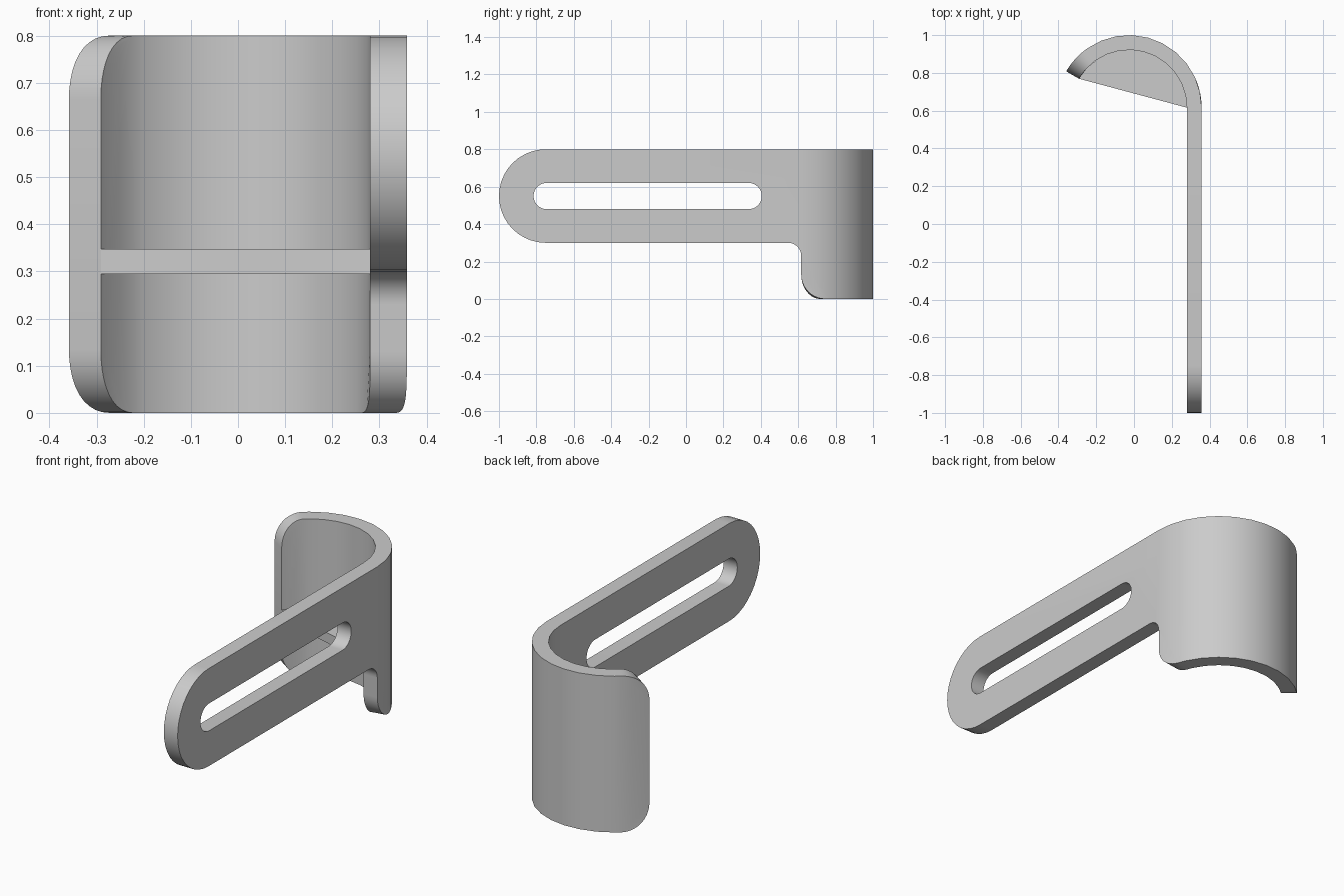
import bpy, bmesh
from math import sin, cos, pi, radians
from mathutils import Vector

if "Cube" in bpy.data.objects:
    bpy.data.objects.remove(bpy.data.objects["Cube"])

R, THICK = 0.384, 0.078            # outer hook radius, sheet thickness
CX, CY = -0.026, 0.616             # hook centre
SWEEP, STEPS = radians(150), 12
LENGTH = R * SWEEP                 # unrolled hook length

grey = bpy.data.materials.new("light grey")
grey.use_nodes = True
grey.diffuse_color = (0.6, 0.6, 0.6, 1)
grey.node_tree.nodes["Principled BSDF"].inputs["Base Color"].default_value = (0.6, 0.6, 0.6, 1)


def rounded(corners, n=10):
    """Closed outline from right-angle corners (u, z, radius)."""
    pts = []
    for i, (u, z, r) in enumerate(corners):
        p = Vector((u, 0, z))
        if r == 0:
            pts.append(p)
            continue
        a, b = corners[i - 1], corners[(i + 1) % len(corners)]
        to_prev = (Vector((a[0], 0, a[1])) - p).normalized()
        to_next = (Vector((b[0], 0, b[1])) - p).normalized()
        centre = p + r * (to_prev + to_next)
        for k in range(n + 1):
            t = k / n * pi / 2
            pts.append(centre - r * (to_next * cos(t) + to_prev * sin(t)))
    return pts


def add_loop(bm, pts):
    vs = [bm.verts.new(p) for p in pts]
    for i, v in enumerate(vs):
        bm.edges.new((vs[i - 1], v))


def on_hook(angle, radius, z):
    return Vector((CX + radius * cos(angle), CY + radius * sin(angle), z))


def finish(bm, name):
    bmesh.ops.recalc_face_normals(bm, faces=bm.faces)
    mesh = bpy.data.meshes.new(name)
    bm.to_mesh(mesh)
    bm.free()
    obj = bpy.data.objects.new(name, mesh)
    bpy.context.collection.objects.link(obj)
    mesh.materials.append(grey)
    bpy.ops.object.select_all(action='DESELECT')
    obj.select_set(True)
    bpy.context.view_layer.objects.active = obj
    bpy.ops.object.shade_smooth_by_angle(angle=radians(30))


# Slotted arm and hook: flat sheet outline, sliced, thickened, then bent
bm = bmesh.new()
add_loop(bm, rounded([(-CY - 1, 0.3, 0.25), (0, 0.3, 0.07), (0, 0, 0.13),
                      (LENGTH, 0, 0.135), (LENGTH, 0.8, 0.135), (-CY - 1, 0.8, 0.25)]))
add_loop(bm, rounded([(-1.431, 0.48, 0.07), (-0.211, 0.48, 0.07),
                      (-0.211, 0.62, 0.07), (-1.431, 0.62, 0.07)]))
bmesh.ops.remove_doubles(bm, verts=bm.verts, dist=0.0005)
bmesh.ops.triangle_fill(bm, edges=bm.edges, use_beauty=True, normal=(0, -1, 0))
for k in range(STEPS):
    bmesh.ops.bisect_plane(bm, geom=bm.verts[:] + bm.edges[:] + bm.faces[:], dist=0.0005,
                           plane_co=(LENGTH * k / STEPS, 0, 0), plane_no=(1, 0, 0))
extruded = bmesh.ops.extrude_face_region(bm, geom=bm.faces[:], use_keep_orig=True)["geom"]
for v in extruded:
    if isinstance(v, bmesh.types.BMVert):
        v.co.y = THICK
for v in bm.verts:
    u, depth, z = v.co
    if u <= 0:
        v.co = (CX + R - depth, CY + u, z)
    else:
        v.co = on_hook(u / R, R - depth, z)
finish(bm, "slotted_hook_bracket")

# Shelf filling the inside of the hook
bm = bmesh.new()
base = bm.faces.new([bm.verts.new(on_hook(SWEEP * k / STEPS, R - THICK, 0.295))
                     for k in range(STEPS + 1)])
top = bmesh.ops.extrude_face_region(bm, geom=[base], use_keep_orig=True)["geom"]
bmesh.ops.translate(bm, vec=(0, 0, 0.052),
                    verts=[g for g in top if isinstance(g, bmesh.types.BMVert)])
finish(bm, "hook_shelf")
